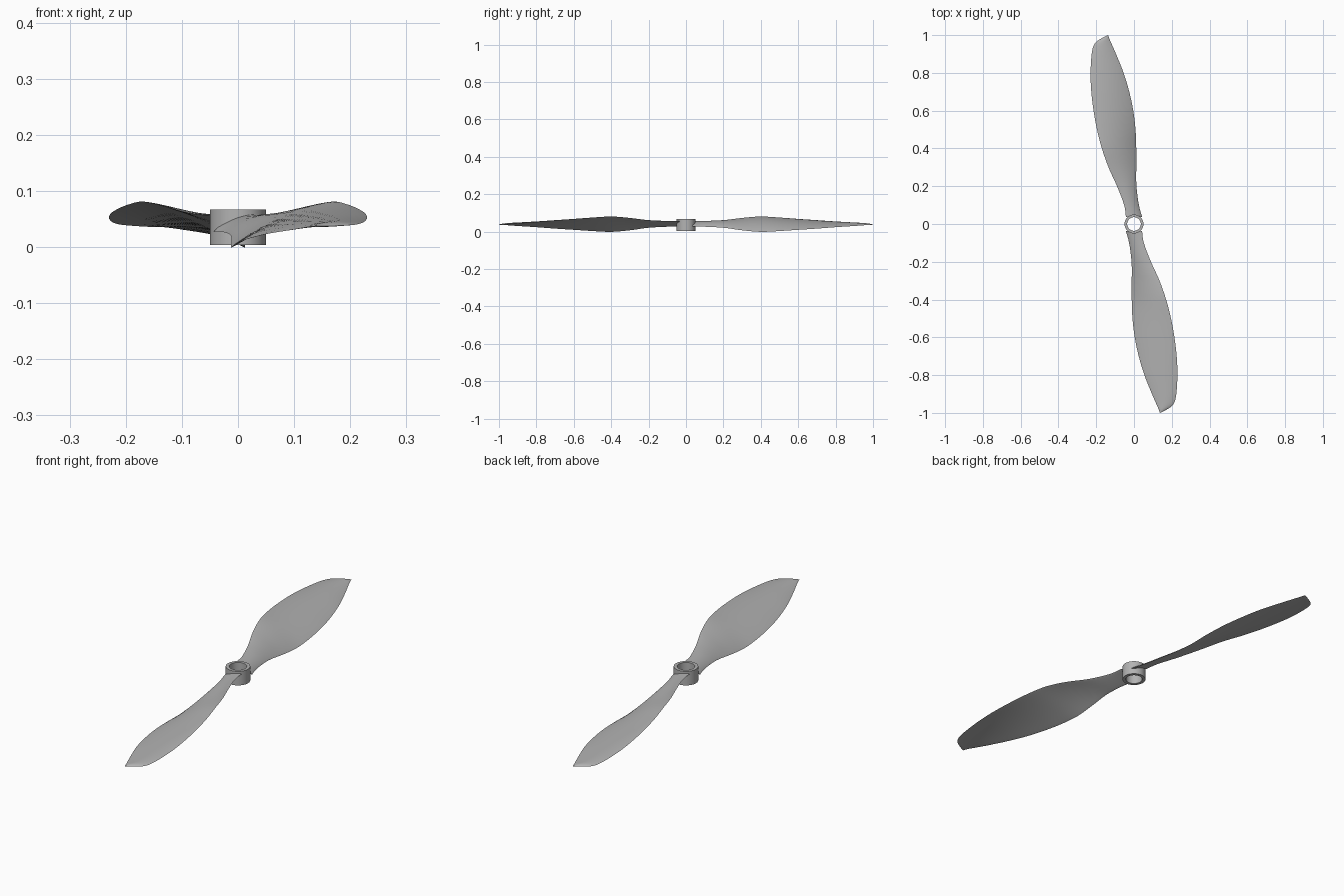
import bpy, bmesh, math

cube = bpy.data.objects.get("Cube")
if cube:
    bpy.data.objects.remove(cube)

grey = bpy.data.materials.new("plain grey")
grey.use_nodes = True
colour = (0.45, 0.45, 0.45, 1)
grey.diffuse_color = colour
grey.node_tree.nodes["Principled BSDF"].inputs["Base Color"].default_value = colour

# Blade stations: distance from hub, outer edge x, inner edge x, half rise
STATIONS = [
    (0.036, -0.043, 0.044, 0.015), (0.1, -0.052, 0.026, 0.015),
    (0.2, -0.09, 0.013, 0.02), (0.3, -0.135, 0.012, 0.033),
    (0.4, -0.17, 0.012, 0.041), (0.5, -0.196, 0.008, 0.036),
    (0.6, -0.214, -0.004, 0.029), (0.7, -0.226, -0.025, 0.022),
    (0.8, -0.23, -0.055, 0.014), (0.9, -0.224, -0.095, 0.007),
    (0.95, -0.211, -0.117, 0.003), (0.975, -0.185, -0.128, 0.001),
    (1.0, -0.14, -0.137, 0),
]
STEPS = 4
SIDE = 12


def spline(rows, steps):
    """Catmull-Rom curve through the rows."""
    for i in range(len(rows) - 1):
        quad = [rows[min(max(i + k, 0), len(rows) - 1)] for k in (-1, 0, 1, 2)]
        for s in range(steps):
            t = s / steps
            yield [b + t / 2 * (c - a + t * (2 * a - 5 * b + 4 * c - d
                   + t * (3 * (b - c) + d - a))) for a, b, c, d in zip(*quad)]
    yield rows[-1]


def section(y, outer, inner, rise):
    """Closed cambered section, upper side then lower side."""
    mid = 0.042 - 0.005 * y
    dx, dz = inner - outer, -2 * rise
    chord = math.hypot(dx, dz)
    nx, nz = -dz / chord, dx / chord
    half = min(0.004 + 0.007 * max(0, 1 - y / 0.3), 0.06 * chord + 0.001)
    if y < 0.2:
        half = max(half, 0.005)

    def point(t, sign):
        bulge = 0.05 * chord * 4 * t * (1 - t) + sign * half * math.sin(math.pi * t) ** 0.7
        return (outer + dx * t + nx * bulge, y, mid + rise + dz * t + nz * bulge)

    ts = [(1 - math.cos(math.pi * i / SIDE)) / 2 for i in range(SIDE + 1)]
    return [point(t, 1) for t in ts] + [point(t, -1) for t in ts[-2:0:-1]]


def finish(bm, name, turn=0):
    bmesh.ops.recalc_face_normals(bm, faces=bm.faces)
    mesh = bpy.data.meshes.new(name)
    bm.to_mesh(mesh)
    bm.free()
    mesh.materials.append(grey)
    obj = bpy.data.objects.new(name, mesh)
    bpy.context.collection.objects.link(obj)
    obj.rotation_euler.z = turn
    bpy.ops.object.select_all(action='DESELECT')
    obj.select_set(True)
    bpy.context.view_layer.objects.active = obj
    bpy.ops.object.shade_smooth_by_angle(angle=math.radians(35))


def skin(bm, rings, closed=False):
    """Join successive vertex rings with quads."""
    pairs = list(zip(rings, rings[1:]))
    if closed:
        pairs.append((rings[-1], rings[0]))
    for a, b in pairs:
        n = len(a)
        for i in range(n):
            j = (i + 1) % n
            bm.faces.new((a[i], a[j], b[j], b[i]))


# Two opposite twisted blades
for name, turn in (("back_blade", 0), ("front_blade", math.pi)):
    bm = bmesh.new()
    rings = [[bm.verts.new(p) for p in section(*row)] for row in spline(STATIONS, STEPS)]
    skin(bm, rings)
    bm.faces.new(rings[0])
    bm.faces.new(rings[-1])
    finish(bm, name, turn)

# Hollow hub
bm = bmesh.new()
profile = [(0.05, 0.004), (0.05, 0.067), (0.036, 0.067), (0.036, 0.004)]
rings = [[bm.verts.new((r * math.cos(a), r * math.sin(a), z))
          for a in (math.tau * i / 64 for i in range(64))] for r, z in profile]
skin(bm, rings, closed=True)
finish(bm, "hub")
